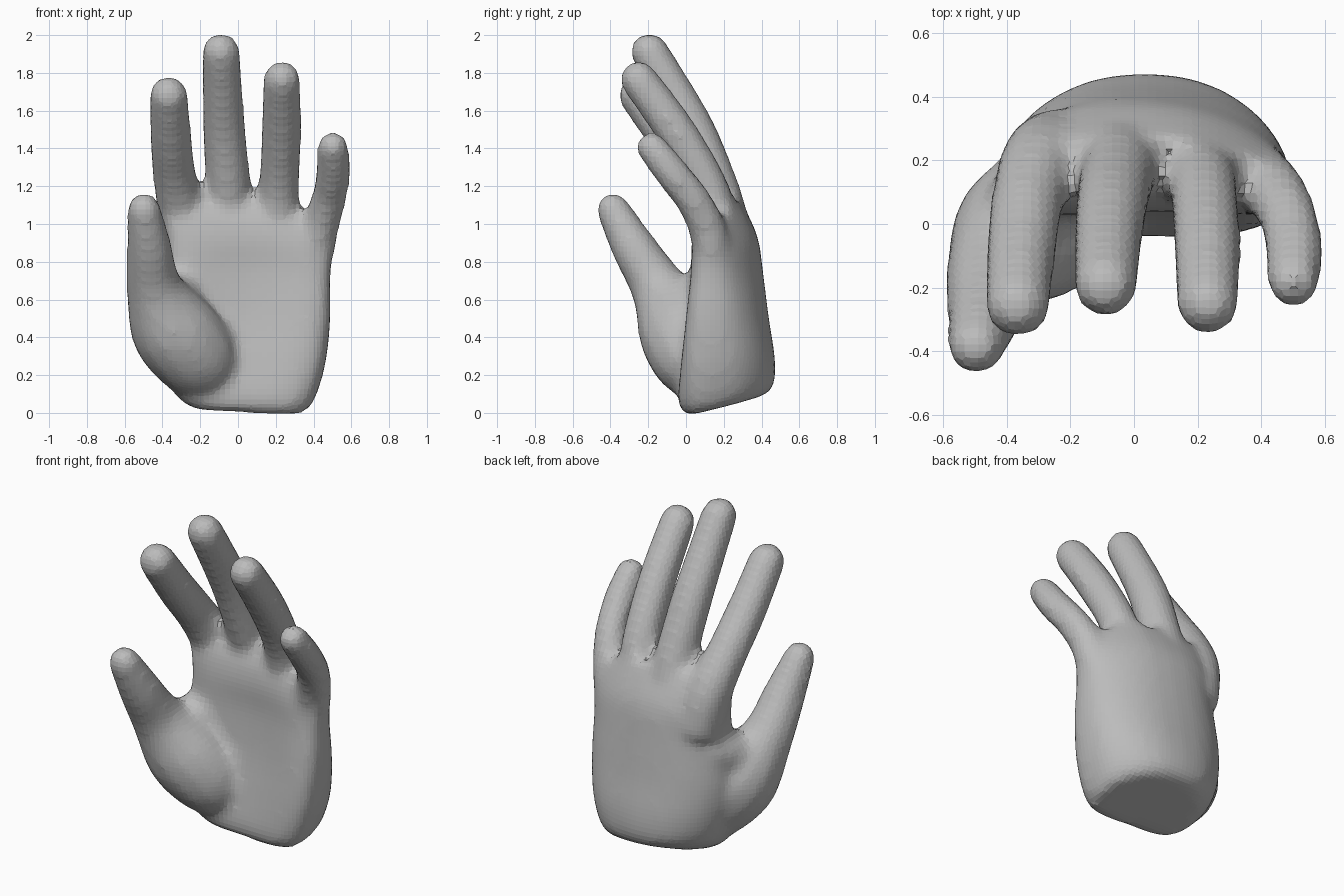
import bpy, bmesh, math
from mathutils import Vector

if "Cube" in bpy.data.objects:
    bpy.data.objects.remove(bpy.data.objects["Cube"])

bm = bmesh.new()


def loft(rings):
    """Skin a closed solid over a list of rings of points."""
    vs = [[bm.verts.new(p) for p in ring] for ring in rings]
    n = len(vs[0])
    for a, b in zip(vs, vs[1:]):
        for i in range(n):
            bm.faces.new((a[i], a[(i + 1) % n], b[(i + 1) % n], b[i]))
    bm.faces.new(vs[0][::-1])
    bm.faces.new(vs[-1])


def spline(pts, steps=4):
    """Smooth curve through control points of any size."""
    def mix(a, b, c, d, t):
        return 0.5 * (2 * b + (c - a) * t + (2 * a - 5 * b + 4 * c - d) * t * t
                      + (3 * b - a - 3 * c + d) * t ** 3)
    p = [pts[0]] + list(pts) + [pts[-1]]
    out = []
    for i in range(len(pts) - 1):
        for s in range(steps):
            out.append([mix(*q, s / steps) for q in zip(*p[i:i + 4])])
    return out + [list(pts[-1])]


def digit(pts, sides=14):
    """Round tapering tube (x, y, z, radius) with a domed tip."""
    path = spline(pts)
    centres = [Vector(p[:3]) for p in path]
    radii = [p[3] for p in path]
    end = (centres[-1] - centres[-2]).normalized()
    tip, r = centres[-1], radii[-1]
    for k in range(1, 5):
        a = math.radians(20 * k)
        centres.append(tip + end * r * math.sin(a))
        radii.append(r * math.cos(a))
    rings = []
    for i, c in enumerate(centres):
        d = (centres[min(i + 1, len(centres) - 1)] - centres[max(i - 1, 0)]).normalized()
        u = Vector((1, 0, 0))
        u = (u - d * u.dot(d)).normalized()
        v = d.cross(u)
        rings.append([c + radii[i] * (u * math.cos(t) + v * math.sin(t))
                      for t in (2 * math.pi * j / sides for j in range(sides))])
    loft(rings)


# Palm: z, left, right, front, back, slope towards the back, hollow of the front, twist
palm = [
    (0.045, -0.25, 0.36, -0.01, 0.41, 0.25, 0.0, 0.0),
    (0.11, -0.34, 0.41, -0.06, 0.45, 0.2, 0.0, 0.0),
    (0.28, -0.40, 0.465, -0.075, 0.45, 0.1, 0.04, 0.0),
    (0.50, -0.42, 0.49, -0.055, 0.42, 0, 0.06, 0.02),
    (0.75, -0.38, 0.49, -0.015, 0.39, 0, 0.04, 0.07),
    (0.92, -0.38, 0.505, 0.01, 0.365, 0, 0.01, 0.10),
    (1.05, -0.40, 0.53, 0.045, 0.31, 0, 0.0, 0.10),
    (1.15, -0.39, 0.52, 0.10, 0.255, 0, 0.0, 0.08),
]


def power(c, e):
    return math.copysign(abs(c) ** e, c)


rings = []
for z, x0, x1, y0, y1, slope, hollow, twist in spline(palm, 3):
    ring = []
    for j in range(36):
        t = 2 * math.pi * j / 36
        u, v = power(math.cos(t), 0.78), power(math.sin(t), 0.78)
        x = (x0 + x1) / 2 + u * (x1 - x0) / 2
        y = (y0 + y1) / 2 + v * (y1 - y0) / 2 - 0.07 * u * u + 0.02
        if v < 0:
            y += hollow * (1 - u * u) * -v
        else:
            y -= twist * x * v
        drop = 0.5 * max(0, x - 0.2) * max(0, z - 0.6) / 0.55
        tilt = 0.05 * x * max(0, 1 - z / 0.4)
        ring.append((x, y, z + slope * (y - 0.2) - drop - tilt))
    rings.append(ring)
loft(rings)

# Fingers, from knuckle to tip
digit([(-0.24, 0.23, 0.80, 0.14), (-0.29, 0.195, 1.03, 0.132), (-0.333, 0.085, 1.23, 0.117),
       (-0.355, -0.085, 1.45, 0.112), (-0.367, -0.255, 1.68, 0.104)])
digit([(-0.04, 0.235, 0.80, 0.13), (-0.045, 0.20, 1.05, 0.125), (-0.055, 0.14, 1.25, 0.12),
       (-0.075, 0.025, 1.53, 0.114), (-0.09, -0.192, 1.91, 0.102)])
digit([(0.20, 0.195, 0.80, 0.12), (0.21, 0.16, 1.05, 0.113), (0.22, 0.095, 1.24, 0.108),
       (0.23, -0.06, 1.50, 0.108), (0.232, -0.25, 1.765, 0.10)])
digit([(0.38, 0.15, 0.78, 0.11), (0.43, 0.115, 0.97, 0.102), (0.48, 0.035, 1.13, 0.094),
       (0.504, -0.075, 1.27, 0.092), (0.502, -0.18, 1.405, 0.085)])

# Thumb and the fleshy mound at its base
digit([(-0.15, 0.12, 0.20, 0.18), (-0.225, 0.04, 0.30, 0.228), (-0.35, -0.035, 0.46, 0.23),
       (-0.445, -0.15, 0.67, 0.15), (-0.47, -0.28, 0.88, 0.12), (-0.498, -0.385, 1.075, 0.091)])
# Web between thumb and index finger
digit([(-0.38, -0.06, 0.56, 0.13), (-0.33, 0.05, 0.61, 0.14), (-0.27, 0.17, 0.66, 0.14)])

bmesh.ops.recalc_face_normals(bm, faces=bm.faces)
mesh = bpy.data.meshes.new("hand")
bm.to_mesh(mesh)
bm.free()
hand = bpy.data.objects.new("hand", mesh)
bpy.context.collection.objects.link(hand)

skin = bpy.data.materials.new("plain grey")
skin.diffuse_color = (0.5, 0.5, 0.5, 1)
skin.use_nodes = True
skin.node_tree.nodes["Principled BSDF"].inputs["Base Color"].default_value = skin.diffuse_color
mesh.materials.append(skin)

# Fuse the parts into one softly faceted skin
remesh = hand.modifiers.new("fuse", 'REMESH')
remesh.mode = 'VOXEL'
remesh.voxel_size = 0.028
remesh.use_smooth_shade = False
soften = hand.modifiers.new("soften", 'SMOOTH')
soften.factor = 0.5
soften.iterations = 8
